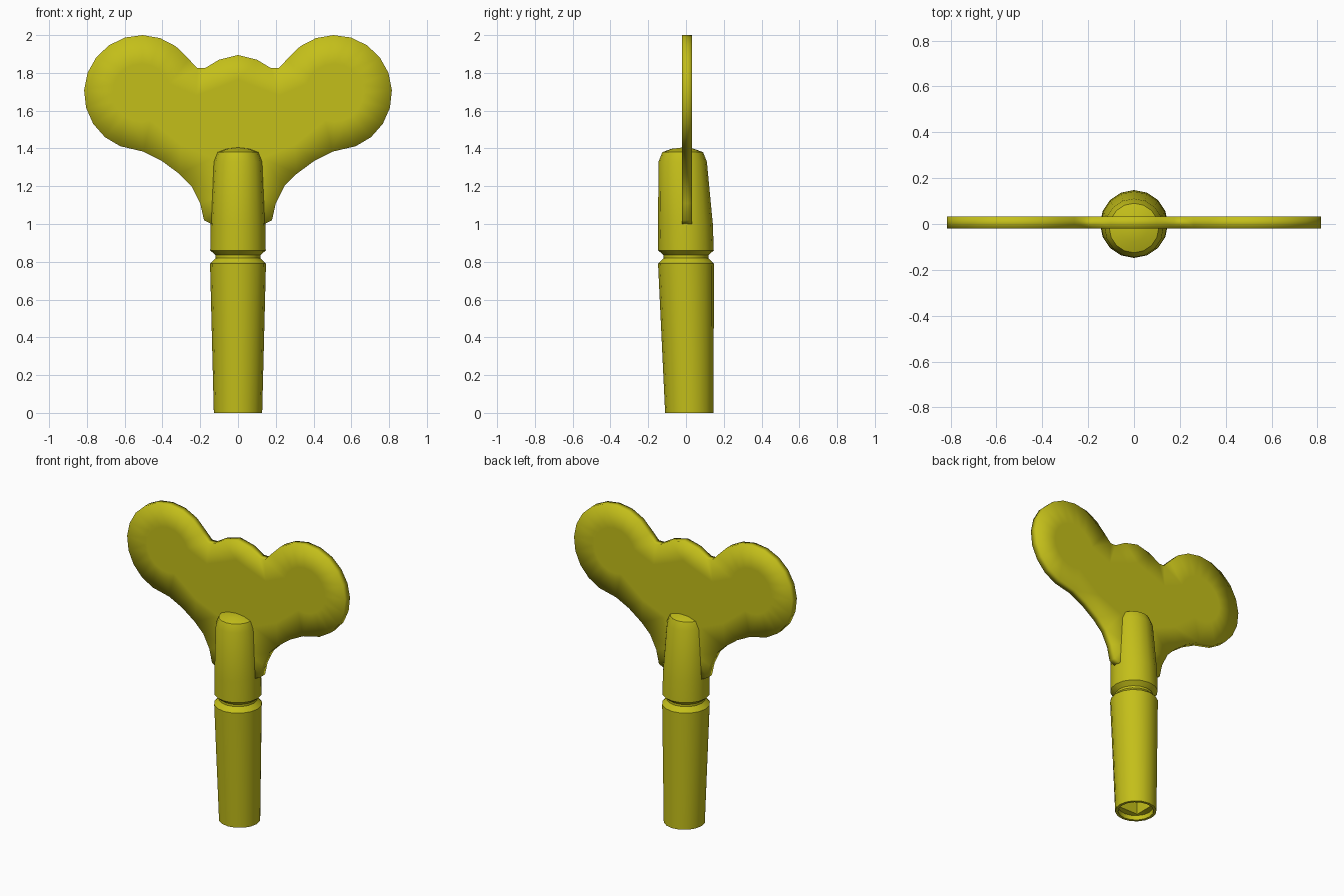
import bpy
import bmesh
from math import sin, cos, pi, radians
from mathutils import Vector
from mathutils.geometry import delaunay_2d_cdt

cube = bpy.data.objects.get("Cube")
if cube:
    bpy.data.objects.remove(cube, do_unlink=True)

# Olive brass material
COLOR = (0.55, 0.52, 0.01, 1)
brass = bpy.data.materials.new("olive_brass")
brass.use_nodes = True
brass.diffuse_color = COLOR
brass.node_tree.nodes["Principled BSDF"].inputs["Base Color"].default_value = COLOR


def finish(name, bm, angle):
    bmesh.ops.recalc_face_normals(bm, faces=bm.faces)
    mesh = bpy.data.meshes.new(name)
    bm.to_mesh(mesh)
    bm.free()
    obj = bpy.data.objects.new(name, mesh)
    bpy.context.collection.objects.link(obj)
    mesh.materials.append(brass)
    bpy.ops.object.select_all(action='DESELECT')
    obj.select_set(True)
    bpy.context.view_layer.objects.active = obj
    bpy.ops.object.shade_smooth_by_angle(angle=radians(angle))
    return obj


# Shaft: one loft from the square socket floor, around the rim, up to the domed tip
SIDES = 16


def section(bm, radius, z, y=0, square=False):
    verts = []
    for k in range(SIDES):
        a = 2 * pi * k / SIDES
        r = radius / max(abs(cos(a)), abs(sin(a))) if square else radius
        verts.append(bm.verts.new((r * cos(a), y + r * sin(a), z)))
    return verts


bm = bmesh.new()
LEAN = 0.0175
rings = [section(bm, 0.068, 0.3, LEAN, True),
         section(bm, 0.07, 0.035, LEAN, True)]
shaft_profile = [(0.108, 0.03, LEAN), (0.11, 0, LEAN), (0.128, 0, LEAN),
                 (0.148, 0.79, 0), (0.118, 0.82, 0), (0.118, 0.835, 0),
                 (0.147, 0.86, 0), (0.145, 1.0, -0.003), (0.128, 1.33, -LEAN),
                 (0.108, 1.38, -LEAN), (0.06, 1.398, -LEAN)]
rings += [section(bm, *p) for p in shaft_profile]
for low, high in zip(rings, rings[1:]):
    for i in range(SIDES):
        j = (i + 1) % SIDES
        bm.faces.new((low[i], low[j], high[j], high[i]))
bm.faces.new(rings[0])
tip = bm.verts.new((0, -LEAN, 1.405))
for i in range(SIDES):
    bm.faces.new((rings[-1][i], rings[-1][(i + 1) % SIDES], tip))
finish("shaft", bm, 28)


# Grip plate: mirrored outline with two round eyes and a small middle hole
def circle(x, z, r, n, start=0.0, end=360.0):
    step = (end - start) / n
    return [(x + r * cos(radians(start + step * i)),
             z + r * sin(radians(start + step * i))) for i in range(n)]


EYE_X, EYE_Z = 0.51, 1.695
half = [(0.1, 1.0), (0.14, 1.0), (0.18, 1.02), (0.2, 1.11), (0.245, 1.2),
        (0.31, 1.265), (0.405, 1.335), (0.5, 1.383)]
half += circle(EYE_X, EYE_Z, 0.305, 12, -68, 144)
half += [(0.26, 1.872), (0.215, 1.825), (0.175, 1.825), (0.1, 1.87)]
outline = half + [(0, 1.895)] + [(-x, z) for x, z in reversed(half)]
loops = [outline,
         circle(EYE_X, EYE_Z, 0.153, 20),
         circle(-EYE_X, EYE_Z, 0.153, 20),
         [(0, 1.765), (0.08, 1.732), (0.087, 1.655), (0, 1.615),
          (-0.087, 1.655), (-0.08, 1.732)]]

points, edges = [], []
for loop in loops:
    base, n = len(points), len(loop)
    edges += [(base + i, base + (i + 1) % n) for i in range(n)]
    points += [Vector(p) for p in loop]

# Inner points keep the web between the holes flat
for x, z in [(0.08, 1.5), (0.22, 1.68), (0.22, 1.52), (0.3, 1.42), (0.13, 1.35), (0.09, 1.15)]:
    points += [Vector((x, z)), Vector((-x, z))]

coords, _, tris, *_ = delaunay_2d_cdt(points, edges, [], 4, 1e-5)
bm = bmesh.new()
verts = [bm.verts.new((p.x, -0.02, p.y)) for p in coords]
for tri in tris:
    bm.faces.new([verts[i] for i in tri])
solid = bmesh.ops.extrude_face_region(bm, geom=bm.faces[:], use_keep_orig=True)
moved = [g for g in solid["geom"] if isinstance(g, bmesh.types.BMVert)]
bmesh.ops.translate(bm, verts=moved, vec=(0, 0.052, 0))
finish("grip_plate", bm, 180)
